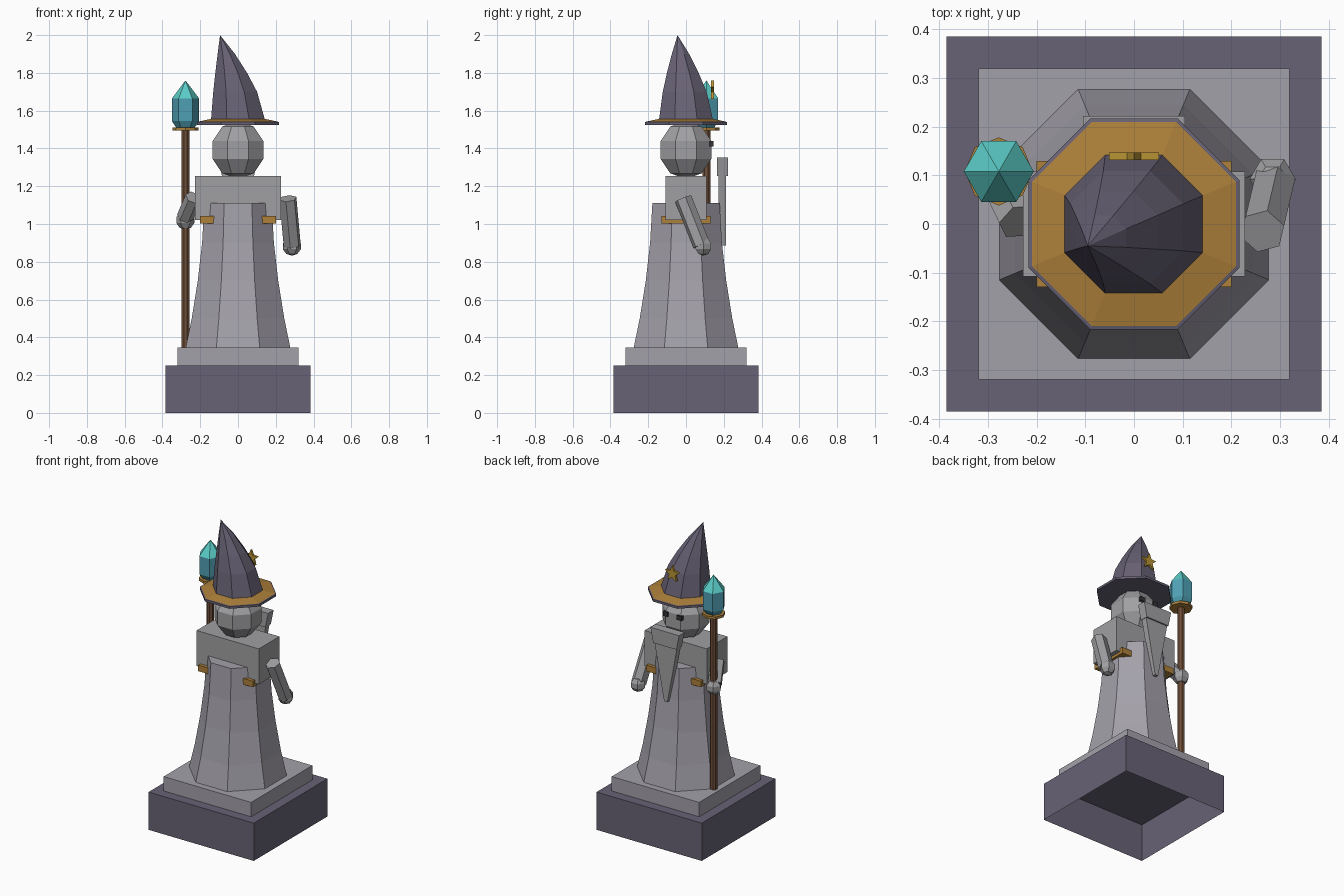
import bpy, bmesh
from math import pi, cos, sin
from mathutils import Vector, Matrix

cube = bpy.data.objects.get("Cube")
if cube:
    bpy.data.objects.remove(cube, do_unlink=True)


def material(name, r, g, b):
    """Flat colour from display values 0-255."""
    lin = [((c / 255 + 0.055) / 1.055) ** 2.4 for c in (r, g, b)] + [1]
    m = bpy.data.materials.new(name)
    m.use_nodes = True
    m.diffuse_color = lin
    m.node_tree.nodes["Principled BSDF"].inputs["Base Color"].default_value = lin
    return m


PURPLE = material("dusk purple", 104, 98, 117)
STONE = material("robe stone", 164, 161, 170)
GREY = material("pale grey", 160, 160, 163)
GOLD = material("antique gold", 173, 128, 58)
YELLOW = material("star gold", 184, 148, 52)
WOOD = material("staff wood", 112, 80, 58)
CRYSTAL = material("crystal blue", 80, 160, 180)
TIP = material("crystal teal", 90, 204, 198)
DARK = material("eye dark", 52, 50, 56)


def finish(name, bm, *mats):
    bmesh.ops.recalc_face_normals(bm, faces=bm.faces)
    me = bpy.data.meshes.new(name)
    bm.to_mesh(me)
    bm.free()
    for m in mats:
        me.materials.append(m)
    ob = bpy.data.objects.new(name, me)
    bpy.context.collection.objects.link(ob)
    return ob


def box(name, mat, size, centre, open_bottom=False):
    bm = bmesh.new()
    bmesh.ops.create_cube(bm, size=1, matrix=Matrix.Translation(centre) @ Matrix.Diagonal((*size, 1)))
    bm.normal_update()
    if open_bottom:
        low = [f for f in bm.faces if f.normal.z < -0.9]
        bmesh.ops.delete(bm, geom=low, context='FACES_ONLY')
    return finish(name, bm, mat)


def loft(name, mats, rings, sides=8, turn=0.5, centre=(0, 0), rule=None):
    """Join rings of (z, radius, x shift, y shift); rule picks a colour per band."""
    bm = bmesh.new()
    loops = []
    for z, r, *shift in rings:
        sx, sy = shift or (0, 0)
        loops.append([bm.verts.new((centre[0] + sx + r * cos(2 * pi * (i + turn) / sides),
                                    centre[1] + sy + r * sin(2 * pi * (i + turn) / sides), z))
                      for i in range(sides)])
    for band, (a, b) in enumerate(zip(loops, loops[1:])):
        for i in range(sides):
            j = (i + 1) % sides
            f = bm.faces.new((a[i], a[j], b[j], b[i]))
            f.material_index = rule(band) if rule else 0
    bm.faces.new(loops[0][::-1])
    top = bm.faces.new(loops[-1])
    top.material_index = rule(len(rings) - 2) if rule else 0
    bmesh.ops.remove_doubles(bm, verts=bm.verts, dist=0.0005)
    return finish(name, bm, *mats)


def plate(name, mat, outline, y0, y1):
    """Extrude an x-z outline along y."""
    bm = bmesh.new()
    face = bm.faces.new([bm.verts.new((x, y0, z)) for x, z in outline])
    ext = bmesh.ops.extrude_face_region(bm, geom=[face])
    moved = [v for v in ext["geom"] if isinstance(v, bmesh.types.BMVert)]
    bmesh.ops.translate(bm, verts=moved, vec=(0, y1 - y0, 0))
    if not face.is_valid or len(face.link_loops if hasattr(face, "link_loops") else face.loops) == 0:
        bm.faces.new([v for v in bm.verts if v not in moved])
    return finish(name, bm, mat)


def limb(name, mat, start, end, radius, sides=6):
    a, b = Vector(start), Vector(end)
    turn = (b - a).to_track_quat('Z', 'Y').to_matrix().to_4x4()
    bm = bmesh.new()
    bmesh.ops.create_cone(bm, cap_ends=True, segments=sides, radius1=radius, radius2=radius,
                          depth=(b - a).length, matrix=Matrix.Translation((a + b) / 2) @ turn)
    return finish(name, bm, mat)


def ball(name, mat, centre, radius, u, v):
    bm = bmesh.new()
    place = Matrix.Translation(centre) @ Matrix.Rotation(pi / u, 4, 'Z')
    bmesh.ops.create_uvsphere(bm, u_segments=u, v_segments=v, radius=radius, matrix=place)
    return finish(name, bm, mat)


# Plinth, hollow underneath
box("plinth", PURPLE, (0.77, 0.77, 0.25), (0, 0, 0.125), open_bottom=True)
box("plinth_step", STONE, (0.64, 0.64, 0.095), (0, 0, 0.2975))

# Body
k = 1 / cos(pi / 8)
loft("robe", [STONE], [(0.345, 0.277 * k), (0.5, 0.245 * k), (0.7, 0.213 * k),
                       (0.9, 0.19 * k), (1.11, 0.178 * k)])
box("torso", GREY, (0.456, 0.215, 0.235), (0, 0, 1.1375))
box("belt", GOLD, (0.4, 0.26, 0.04), (0, 0, 1.022))

# Arms and hands
limb("left_arm", GREY, (0.264, -0.015, 1.135), (0.287, 0.082, 0.888), 0.047)
ball("left_hand", GREY, (0.285, 0.092, 0.882), 0.05, 6, 5)
limb("right_arm", GREY, (-0.235, 0.005, 1.14), (-0.28, 0.098, 1.035), 0.045)
ball("right_hand", GREY, (-0.279, 0.108, 1.02), 0.05, 6, 5)

# Head, eyes and beard
ball("head", GREY, (0, 0, 1.392), 0.153, 8, 5)
for side, x in (("left", 0.05), ("right", -0.05)):
    box(side + "_eye", DARK, (0.035, 0.02, 0.03), (x, 0.135, 1.425))
plate("moustache", GREY, [(-0.105, 1.353), (0.105, 1.353), (0.085, 1.255), (-0.085, 1.255)], 0.165, 0.222)
plate("beard", GREY, [(-0.085, 1.27), (0.085, 1.27), (0.012, 0.885), (-0.012, 0.885)], 0.172, 0.212)

# Hat
loft("hat_brim", [PURPLE, GOLD], [(1.525, 0.217 * k), (1.54, 0.217 * k), (1.542, 0.21 * k), (1.557, 0.14 * k)],
     rule=lambda band: int(band == 2))
loft("hat_cone", [PURPLE], [(1.55, 0.143 * k), (1.7, 0.116 * k, -0.015, -0.007),
                            (1.8, 0.084 * k, -0.036, -0.017), (1.9, 0.046 * k, -0.062, -0.029),
                            (2.0, 0, -0.095, -0.045)])
star = [(r * sin(i * pi / 5), 1.705 + r * cos(i * pi / 5))
        for i, r in enumerate([0.054, 0.024] * 5)]
plate("hat_star", YELLOW, star, 0.132, 0.147)

# Staff
spot = (-0.278, 0.108)
loft("staff_shaft", [WOOD], [(0.345, 0.023), (1.5, 0.023)], centre=spot)
loft("staff_collar", [GOLD], [(1.495, 0.07), (1.512, 0.07)], turn=0, centre=spot)
loft("staff_crystal", [CRYSTAL, TIP], [(1.505, 0.045), (1.545, 0.072), (1.665, 0.072), (1.76, 0)],
     sides=6, turn=0, centre=spot, rule=lambda band: int(band == 2))
